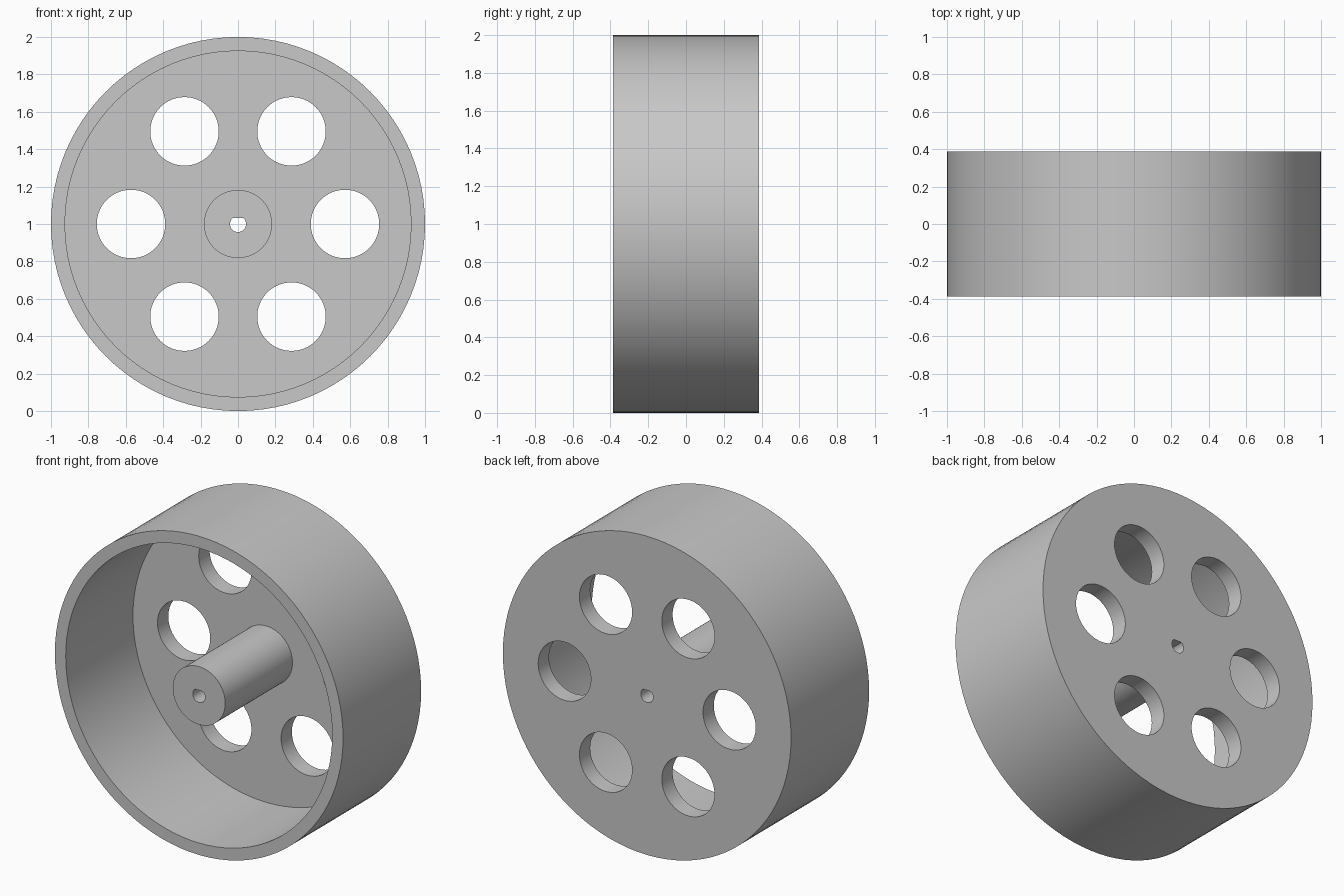
import bpy, bmesh, math

if "Cube" in bpy.data.objects:
    bpy.data.objects.remove(bpy.data.objects["Cube"])

HALF = 0.387          # half width of the wheel
WEB = 0.28            # inner face of the back disc
RIM_IN, HUB_R = 0.925, 0.182
HOLE_R, HOLE_RING = 0.183, 0.572
BORE_R, BORE_FLAT = 0.043, 0.033
SEG = 96

grey = bpy.data.materials.new("plain grey")
grey.diffuse_color = (0.58, 0.58, 0.58, 1)
grey.use_nodes = True
grey.node_tree.nodes["Principled BSDF"].inputs["Base Color"].default_value = grey.diffuse_color


def circle(r, n, cx=0.0, cz=0.0):
    return [(cx + r * math.cos(2 * math.pi * i / n),
             cz + r * math.sin(2 * math.pi * i / n)) for i in range(n)]


def loft(bm, sections):
    """Join (outline, y) sections into a closed solid with flat ends."""
    rings = [[bm.verts.new((x, y, z + 1)) for x, z in pts] for pts, y in sections]
    n = len(rings[0])
    for a, b in zip(rings, rings[1:]):
        for i in range(n):
            j = (i + 1) % n
            bm.faces.new((a[i], a[j], b[j], b[i]))
    bm.faces.new(rings[0][::-1])
    bm.faces.new(rings[-1])


def finish(bm, name):
    bmesh.ops.recalc_face_normals(bm, faces=bm.faces)
    me = bpy.data.meshes.new(name)
    bm.to_mesh(me)
    bm.free()
    me.materials.append(grey)
    ob = bpy.data.objects.new(name, me)
    bpy.context.collection.objects.link(ob)
    return ob


# Wheel body: back disc, rim and central hub as one turned profile
bm = bmesh.new()
profile = [(1, HALF), (1, -HALF), (RIM_IN, -HALF), (RIM_IN, WEB),
           (HUB_R, WEB), (HUB_R, -HALF)]
loft(bm, [(circle(r, SEG), y) for r, y in profile])
wheel = finish(bm, "wheel")

# Cutters: six round holes and a D-shaped axle bore with its flat on top
bm = bmesh.new()
for k in range(6):
    a = k * math.pi / 3
    pts = circle(HOLE_R, 64, HOLE_RING * math.cos(a), HOLE_RING * math.sin(a))
    loft(bm, [(pts, 0.1), (pts, 0.6)])
start = math.asin(BORE_FLAT / BORE_R)
sweep = math.pi + 2 * start
bore = [(BORE_R * math.cos(start - sweep * i / 32),
         BORE_R * math.sin(start - sweep * i / 32)) for i in range(33)]
loft(bm, [(bore, -0.6), (bore, 0.6)])
cutter = finish(bm, "hole_cutter")
cutter.hide_render = True

# Cut the openings, then remove the helper
mod = wheel.modifiers.new("openings", 'BOOLEAN')
mod.operation = 'DIFFERENCE'
mod.solver = 'EXACT'
mod.object = cutter
bpy.ops.object.select_all(action='DESELECT')
bpy.context.view_layer.objects.active = wheel
wheel.select_set(True)
bpy.ops.object.modifier_apply(modifier=mod.name)
bpy.data.objects.remove(cutter)
bpy.ops.object.shade_smooth_by_angle(angle=math.radians(30))
